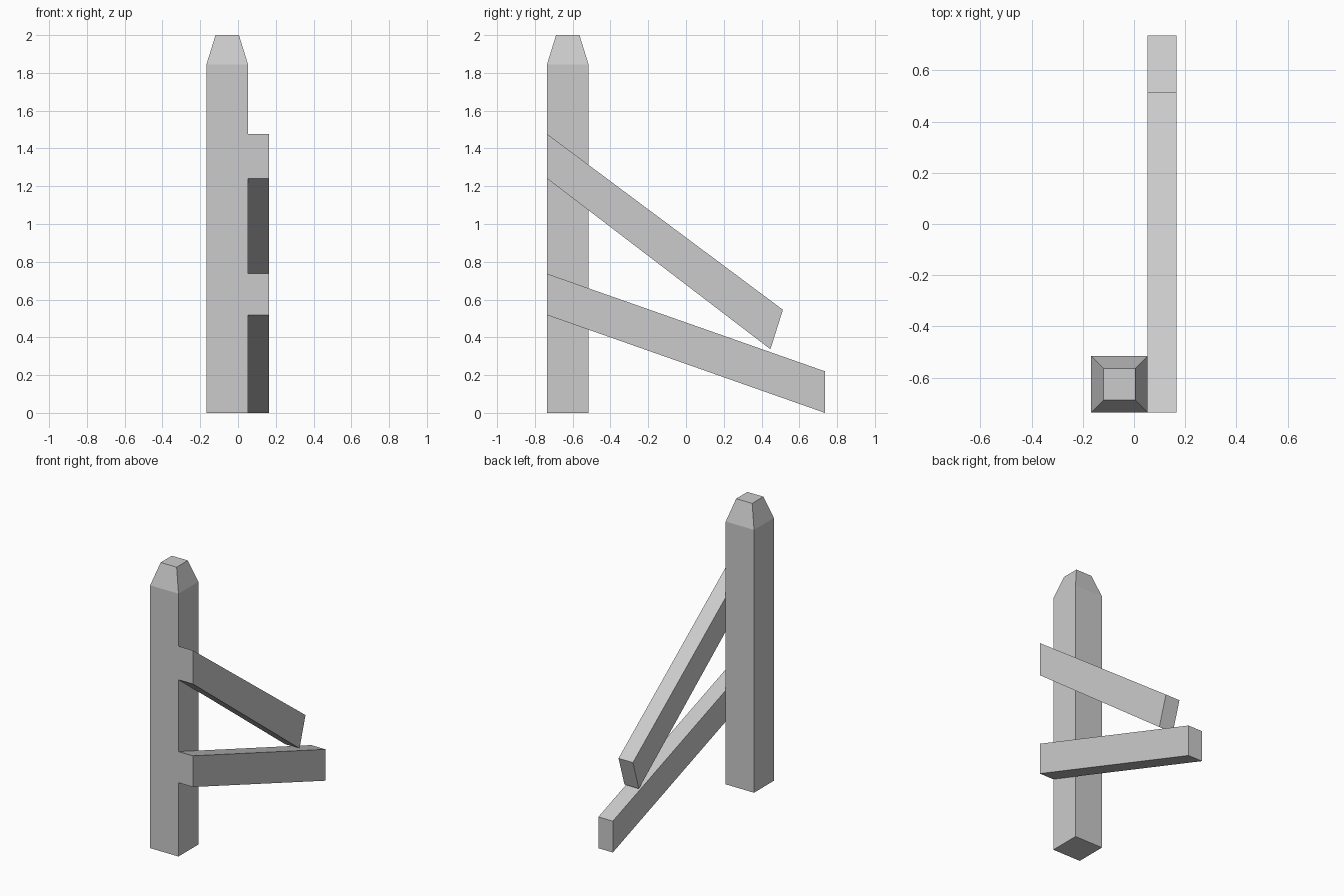
import bpy, bmesh

if "Cube" in bpy.data.objects:
    bpy.data.objects.remove(bpy.data.objects["Cube"])

def loft(name, rings):
    """Closed solid joining two matching four-sided rings."""
    bm = bmesh.new()
    loops = [[bm.verts.new(p) for p in ring] for ring in rings]
    bm.faces.new(loops[0])
    bm.faces.new(loops[-1])
    for a, b in zip(loops, loops[1:]):
        for i in range(len(a)):
            j = (i + 1) % len(a)
            bm.faces.new((a[i], a[j], b[j], b[i]))
    bmesh.ops.recalc_face_normals(bm, faces=bm.faces)
    mesh = bpy.data.meshes.new(name)
    bm.to_mesh(mesh)
    bm.free()
    obj = bpy.data.objects.new(name, mesh)
    bpy.context.collection.objects.link(obj)
    return obj

# Square post with a tapered flat-topped tip
CX, CY = -0.057, -0.626
def square(half, z):
    return [(CX + sx * half, CY + sy * half, z)
            for sx, sy in ((-1, -1), (1, -1), (1, 1), (-1, 1))]

loft("post", [square(0.11, 0), square(0.11, 1.845), square(0.062, 2)])

# Broken rails: side profiles (y, z) extruded across x
X0, X1 = 0.053, 0.165
rails = {
    "upper_rail": [(-0.736, 1.241), (0.447, 0.337), (0.513, 0.546), (-0.736, 1.477)],
    "lower_rail": [(-0.736, 0.518), (0.736, 0.0), (0.736, 0.22), (-0.736, 0.737)],
}
for name, profile in rails.items():
    loft(name, [[(x, y, z) for y, z in profile] for x in (X0, X1)])
